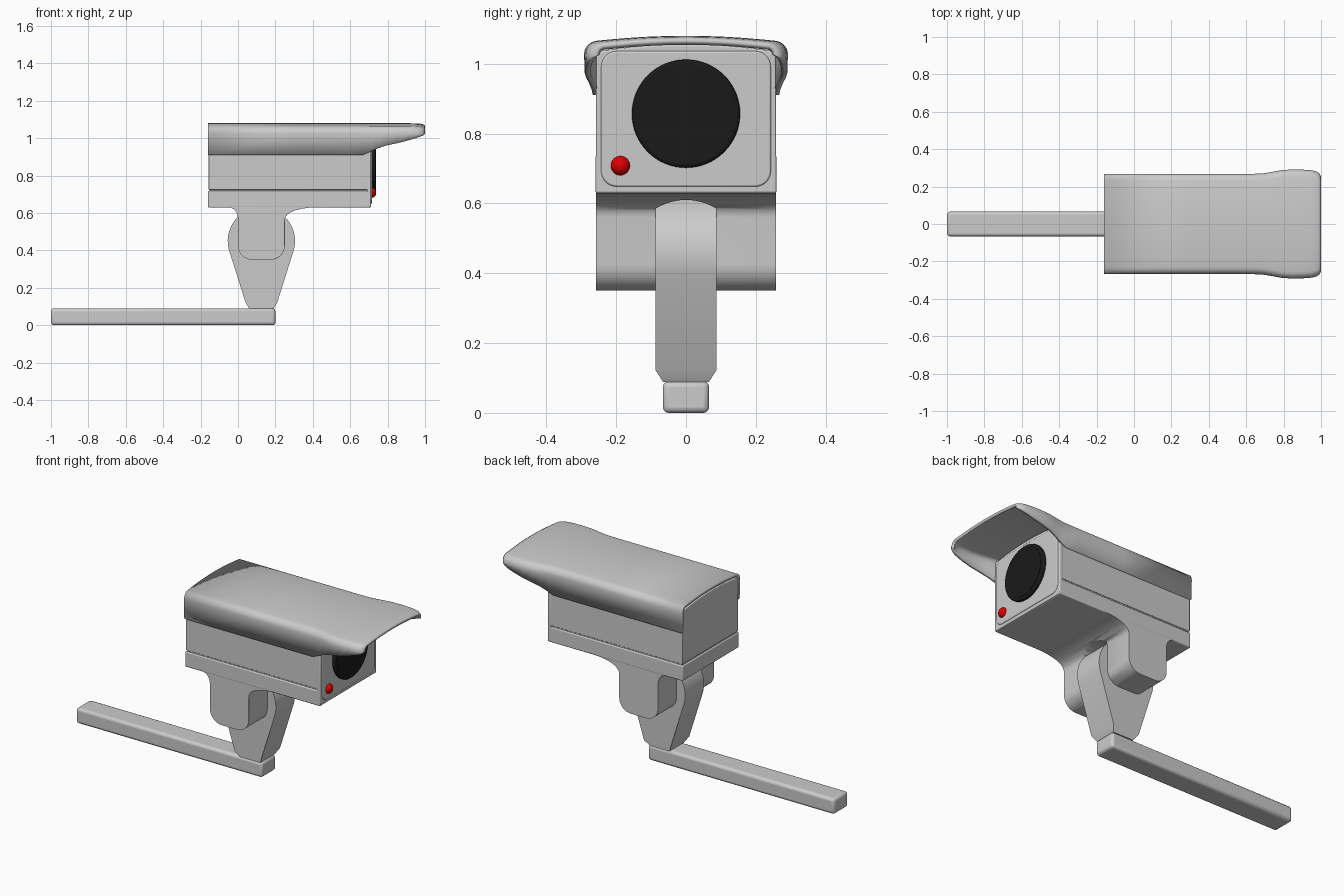
import bpy, bmesh
from math import sin, cos, pi, radians

if "Cube" in bpy.data.objects:
    bpy.data.objects.remove(bpy.data.objects["Cube"])


def finish(name, bm, bevel=0.0, segs=3, color=None):
    me = bpy.data.meshes.new(name)
    bm.to_mesh(me)
    bm.free()
    ob = bpy.data.objects.new(name, me)
    bpy.context.collection.objects.link(ob)
    if bevel:
        m = ob.modifiers.new("bevel", 'BEVEL')
        m.width, m.segments, m.limit_method, m.angle_limit = bevel, segs, 'ANGLE', radians(50)
    bpy.ops.object.select_all(action='DESELECT')
    bpy.context.view_layer.objects.active = ob
    ob.select_set(True)
    bpy.ops.object.shade_smooth_by_angle(angle=radians(35))
    if color:
        mat = bpy.data.materials.new(name)
        mat.diffuse_color = color
        mat.use_nodes = True
        mat.node_tree.nodes["Principled BSDF"].inputs["Base Color"].default_value = mat.diffuse_color
        me.materials.append(mat)
    return ob


def prism(name, pts, axis, lo, hi, **kw):
    """Extrude a profile: axis 'y' takes (x, z) points, axis 'x' takes (y, z) points."""
    bm = bmesh.new()
    place = (lambda a, b, t: (a, t, b)) if axis == 'y' else (lambda a, b, t: (t, a, b))
    r0 = [bm.verts.new(place(a, b, lo)) for a, b in pts]
    r1 = [bm.verts.new(place(a, b, hi)) for a, b in pts]
    bm.faces.new(r0)
    bm.faces.new(r1)
    n = len(pts)
    for i in range(n):
        j = (i + 1) % n
        bm.faces.new((r0[i], r0[j], r1[j], r1[i]))
    bmesh.ops.recalc_face_normals(bm, faces=bm.faces)
    return finish(name, bm, **kw)


def rect(a0, a1, b0, b1):
    return [(a0, b0), (a1, b0), (a1, b1), (a0, b1)]


def arc(cx, cz, r, d0, d1, n=8):
    return [(cx + r * cos(radians(d0 + (d1 - d0) * i / n)),
             cz + r * sin(radians(d0 + (d1 - d0) * i / n))) for i in range(n + 1)]


def curve(p0, p1, p2, n=8):
    return [tuple((1 - t) ** 2 * a + 2 * t * (1 - t) * b + t * t * c
                  for a, b, c in zip(p0, p1, p2)) for t in [i / n for i in range(n + 1)]]


def round_rect(y, z0, z1, r):
    return (arc(y - r, z0 + r, r, -90, 0) + arc(y - r, z1 - r, r, 0, 90)
            + arc(r - y, z1 - r, r, 90, 180) + arc(r - y, z0 + r, r, 180, 270))


# Wall arm
prism("wall_arm", rect(-1.0, 0.2, 0.0, 0.09), 'y', -0.066, 0.066, bevel=0.016)

# Swivel knuckle, narrowing at its foot
pts = arc(0.125, 0.45, 0.18, -20, 200, 40) + [(0.04, 0.122), (0.06, 0.088), (0.19, 0.088), (0.21, 0.122)]
knuckle = prism("swivel_knuckle", pts, 'y', -0.087, 0.087)
for v in knuckle.data.vertices:
    if v.co.z < 0.1:
        v.co.y *= 0.75

# Yoke with two legs, slotted for the knuckle
pts = (curve((-0.06, 0.632), (0.0, 0.63), (0.0, 0.56)) + arc(0.075, 0.425, 0.075, 180, 270)
       + arc(0.175, 0.425, 0.075, 270, 360) + curve((0.25, 0.56), (0.25, 0.63), (0.46, 0.632), 12)
       + [(0.46, 0.66), (-0.06, 0.66)])
yoke = prism("yoke", pts, 'y', -0.258, 0.258)
slot = prism("yoke_slot_cutter", [(-0.0875, 0.2), (0.0875, 0.2)]
             + curve((0.0875, 0.585), (0.0, 0.635), (-0.0875, 0.585), 12), 'x', -0.3, 0.6)
slot.hide_render = True
slot.hide_set(True)
cut = yoke.modifiers.new("slot", 'BOOLEAN')
cut.object, cut.operation, cut.solver = slot, 'DIFFERENCE', 'EXACT'
rim = yoke.modifiers.new("bevel", 'BEVEL')
rim.width, rim.segments, rim.limit_method, rim.angle_limit = 0.008, 2, 'ANGLE', radians(60)

# Housing: lower tray, seam core, upper case and front bezel
prism("lower_tray", rect(-0.16, 0.705, 0.628, 0.717), 'y', -0.259, 0.259, bevel=0.006)
prism("seam_core", rect(-0.152, 0.70, 0.65, 0.80), 'y', -0.252, 0.252)
top = curve((0.257, 1.035), (0.0, 1.075), (-0.257, 1.035), 16)
prism("upper_case", [(-0.257, 0.724), (0.257, 0.724)] + top, 'x', -0.158, 0.705, bevel=0.004)
prism("front_bezel", [(-0.259, 0.63), (0.259, 0.63)] + top, 'x', 0.69, 0.711, bevel=0.005)
prism("front_panel", round_rect(0.243, 0.648, 1.036, 0.045), 'x', 0.70, 0.716, bevel=0.005)

# Lens and indicator light
black = (0.01, 0.01, 0.01, 1)
prism("lens_ring", arc(0, 0.857, 0.155, 0, 360 * 63 / 64, 63), 'x', 0.70, 0.735, bevel=0.01, color=black)
prism("lens_glass", arc(0, 0.857, 0.137, 0, 360 * 63 / 64, 63), 'x', 0.70, 0.737, color=black)
bm = bmesh.new()
bmesh.ops.create_uvsphere(bm, u_segments=24, v_segments=16, radius=0.028)
bmesh.ops.translate(bm, verts=bm.verts, vec=(0.711, -0.188, 0.708))
finish("indicator_light", bm, color=(0.75, 0.0, 0.0, 1))

# Sun hood lofted through sections: x, half width, bottom z, top drop
sections = [(-0.16, 0.268, 0.91, 0), (0.3, 0.268, 0.91, 0), (0.6, 0.268, 0.91, 0),
            (0.67, 0.269, 0.911, 0), (0.70, 0.272, 0.925, 0), (0.74, 0.279, 0.943, 0),
            (0.79, 0.288, 0.96, 0), (0.85, 0.292, 0.973, 0), (0.91, 0.29, 0.988, 0),
            (0.95, 0.287, 1.0, 0.001), (0.975, 0.281, 1.008, 0.003),
            (0.99, 0.272, 1.015, 0.006), (1.0, 0.255, 1.024, 0.012)]
bm = bmesh.new()
rows = []
for x, w, zb, drop in sections:
    edge = 1.066 - drop
    r = min(0.04, edge - zb - 0.004)
    half = [(w - 0.002, zb)] + arc(w - r, edge - r, r, 0, 84, 7)
    half += [((w - r) * k, edge + 0.014 * (1 - k * k)) for k in (0.85, 0.65, 0.45, 0.22)]
    sec = [(-y, z) for y, z in half] + [(0, edge + 0.014)] + half[::-1]
    rows.append([bm.verts.new((x, y, z)) for y, z in sec])
for a, b in zip(rows, rows[1:]):
    for j in range(len(a) - 1):
        bm.faces.new((a[j], b[j], b[j + 1], a[j + 1]))
hood = finish("sun_hood", bm)
shell = hood.modifiers.new("thickness", 'SOLIDIFY')
shell.thickness, shell.offset = 0.016, -1
